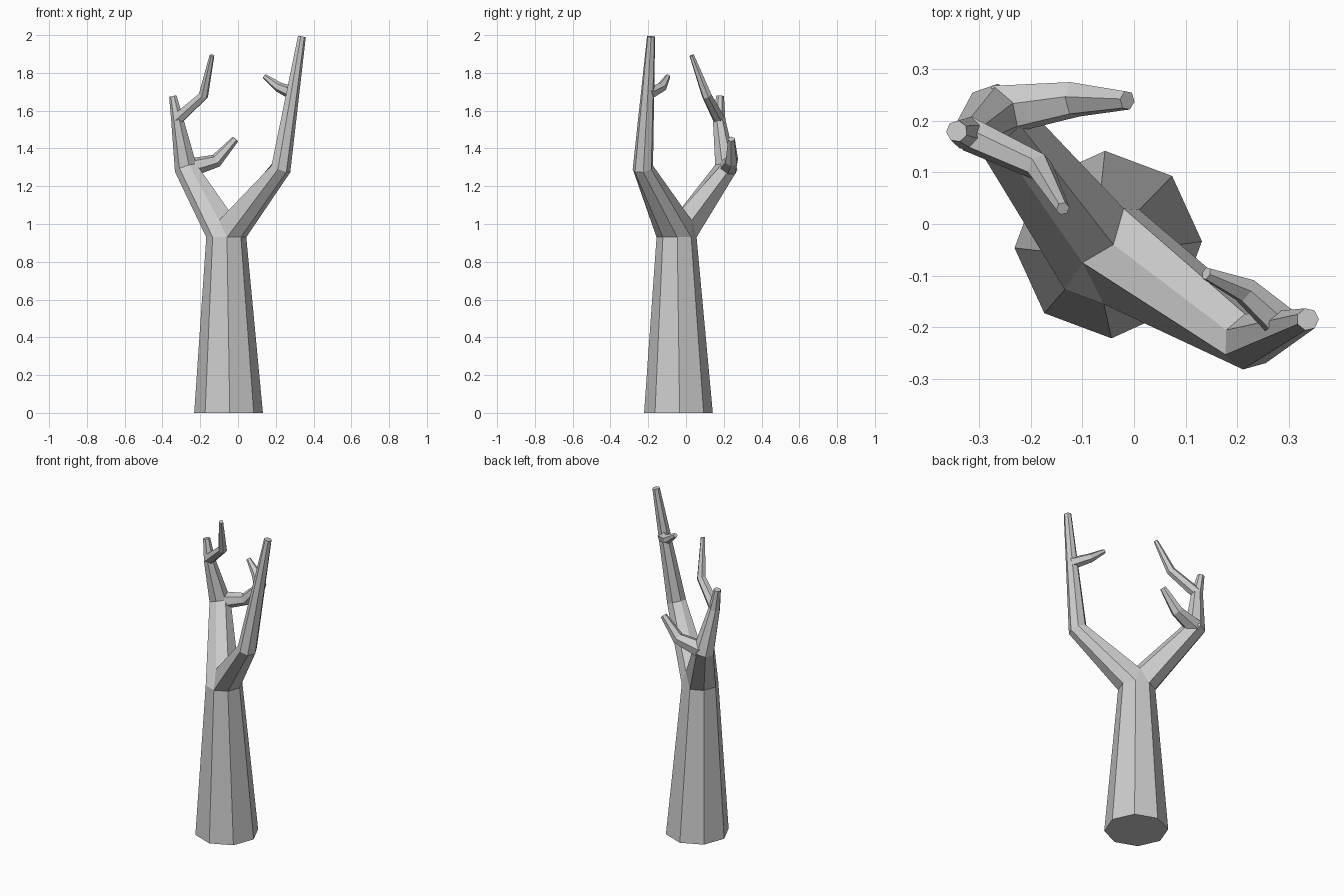
import bpy, bmesh
from math import cos, sin, radians, tau
from mathutils import Vector

if "Cube" in bpy.data.objects:
    bpy.data.objects.remove(bpy.data.objects["Cube"])


def ring(bm, center, axis, radius, start, n):
    """n-sided ring around axis, its first vertex facing along start."""
    u = (start - axis * start.dot(axis)).normalized()
    v = axis.cross(u)
    return [bm.verts.new(center + radius * (cos(tau * i / n) * u + sin(tau * i / n) * v))
            for i in range(n)]


def bridge(bm, a, b):
    n = len(a)
    for i in range(n):
        bm.faces.new((a[i], a[(i + 1) % n], b[(i + 1) % n], b[i]))


def limb(bm, path, first=None, n=6):
    """Tapered tube through (x, y, z, radius) nodes; first continues an existing ring."""
    pts = [Vector(p[:3]) for p in path]
    dirs = [(b - a).normalized() for a, b in zip(pts, pts[1:])]
    prev = first
    for i, p in enumerate(pts):
        if i == 0 and first:
            continue
        axis = (dirs[max(i - 1, 0)] + dirs[min(i, len(dirs) - 1)]).normalized()
        start = prev[0].co - pts[i - 1] if prev else Vector((0.1, 0.2, 1))
        cur = ring(bm, p, axis, path[i][3], start, len(first) if first else n)
        if prev:
            bridge(bm, prev, cur)
        else:
            bm.faces.new(cur[::-1])
        prev = cur
    bm.faces.new(prev)


def finish(bm, name):
    bmesh.ops.recalc_face_normals(bm, faces=bm.faces)
    mesh = bpy.data.meshes.new(name)
    bm.to_mesh(mesh)
    bm.free()
    bpy.context.collection.objects.link(bpy.data.objects.new(name, mesh))


# Eight-sided trunk that splits into two main branches
bm = bmesh.new()
up = Vector((0, 0, 1))
facing = Vector((cos(radians(2)), sin(radians(2)), 0))
base = ring(bm, Vector((-0.05, -0.04, 0)), up, 0.182, facing, 8)
top = ring(bm, Vector((-0.062, -0.05, 0.93)), up, 0.106, facing, 8)
bm.faces.new(base[::-1])
bridge(bm, base, top)

# Fork: a saddle of three points between the two branches
front, saddle, back = [bm.verts.new(p) for p in
                       ((-0.1, -0.075, 1.02), (-0.04, -0.04, 1.06), (-0.02, 0.03, 1.02))]
bm.faces.new((top[5], top[6], front))
bm.faces.new((top[1], top[2], back))
right_ring = [top[6], top[7], top[0], top[1], back, saddle, front]
left_ring = [top[2], top[3], top[4], top[5], front, saddle, back]
limb(bm, [(-0.02, -0.06, 0.97, 0.1), (0.225, -0.228, 1.295, 0.056),
          (0.337, -0.185, 1.992, 0.022)], right_ring)
limb(bm, [(-0.09, -0.02, 0.97, 0.1), (-0.275, 0.212, 1.295, 0.062),
          (-0.32, 0.175, 1.55, 0.034), (-0.344, 0.18, 1.677, 0.021)], left_ring)
finish(bm, "trunk_and_main_branches")

# Twigs growing out of the main branches
twigs = {
    "right_twig": [(0.295, -0.2, 1.69, 0.036), (0.215, -0.128, 1.725, 0.027),
                   (0.14, -0.096, 1.782, 0.013)],
    "left_lower_twig": [(-0.265, 0.22, 1.295, 0.052), (-0.115, 0.242, 1.335, 0.036),
                        (-0.013, 0.24, 1.45, 0.019)],
    "left_upper_twig": [(-0.322, 0.175, 1.555, 0.034), (-0.183, 0.11, 1.68, 0.027),
                        (-0.138, 0.03, 1.893, 0.013)],
}
for name, path in twigs.items():
    bm = bmesh.new()
    limb(bm, path)
    finish(bm, name)
